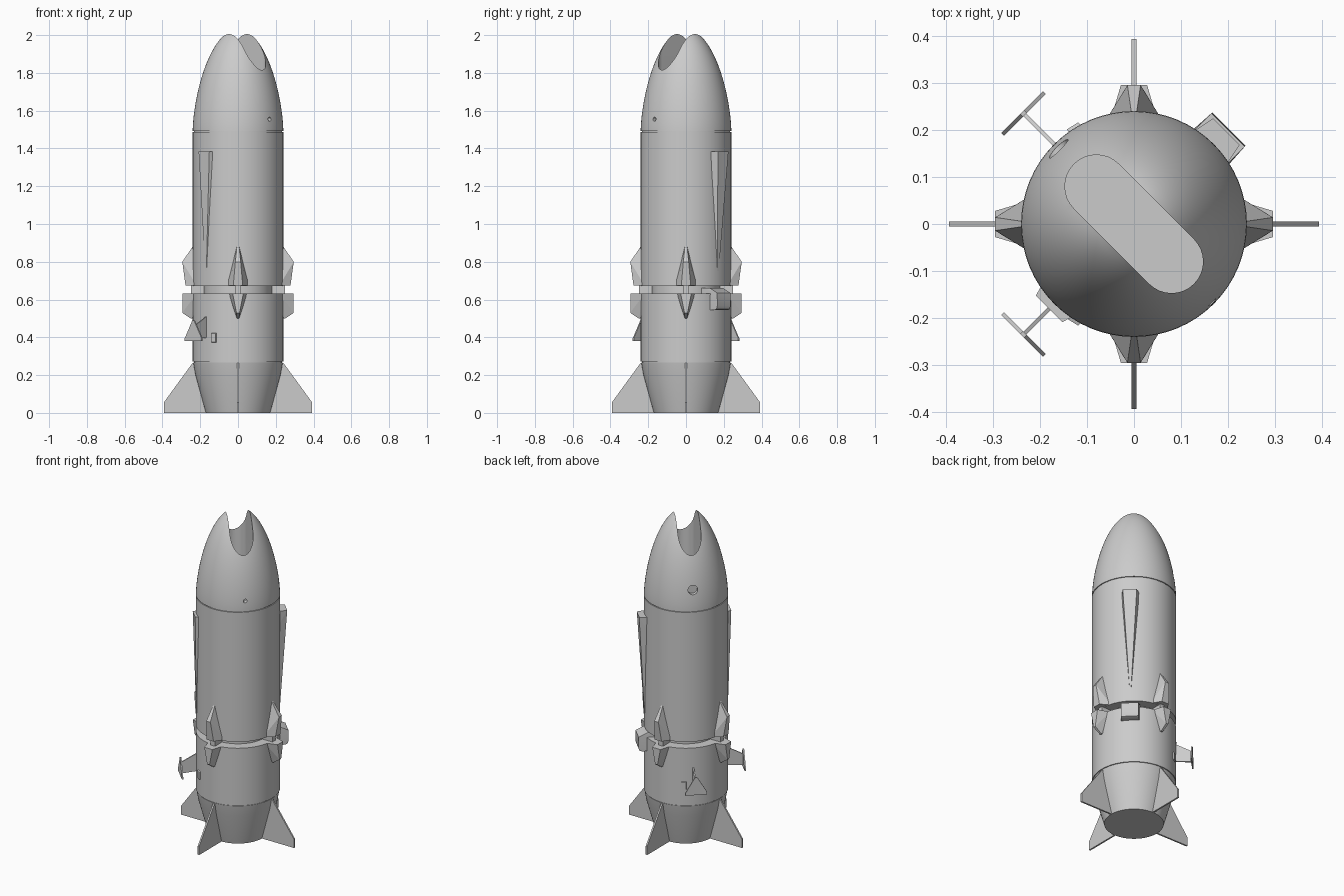
import bpy, bmesh, math
from mathutils import Matrix

old = bpy.data.objects.get("Cube")
if old:
    bpy.data.objects.remove(old)

grey = bpy.data.materials.new("plain grey")
grey.diffuse_color = (0.6, 0.6, 0.6, 1)
grey.use_nodes = True
grey.node_tree.nodes["Principled BSDF"].inputs["Base Color"].default_value = (0.6, 0.6, 0.6, 1)


def make(name, bm, degrees=0):
    bmesh.ops.rotate(bm, verts=bm.verts, matrix=Matrix.Rotation(math.radians(degrees), 3, 'Z'))
    bmesh.ops.recalc_face_normals(bm, faces=bm.faces)
    mesh = bpy.data.meshes.new(name)
    bm.to_mesh(mesh)
    bm.free()
    mesh.materials.append(grey)
    ob = bpy.data.objects.new(name, mesh)
    bpy.context.collection.objects.link(ob)
    return ob


def hull(name, points, degrees=0):
    """Convex solid from (outward, sideways, up) points, turned about z."""
    bm = bmesh.new()
    for p in points:
        bm.verts.new(p)
    res = bmesh.ops.convex_hull(bm, input=bm.verts)
    bmesh.ops.delete(bm, geom=res["geom_interior"], context='VERTS')
    bmesh.ops.dissolve_limit(bm, angle_limit=0.01, verts=bm.verts, edges=bm.edges)
    return make(name, bm, degrees)


def paired(points):
    """Mirror points sideways."""
    return [(r, s * t, z) for r, t, z in points for s in (-1, 1)]


def smooth(ob, degrees=30):
    bpy.ops.object.select_all(action='DESELECT')
    ob.select_set(True)
    bpy.context.view_layer.objects.active = ob
    bpy.ops.object.shade_smooth_by_angle(angle=math.radians(degrees))


def lathe(name, profile, sides=64):
    """Closed turned solid from (radius, height) points."""
    bm = bmesh.new()
    rings = []
    for r, z in profile:
        rings.append([bm.verts.new((r * math.cos(i * math.tau / sides),
                                    r * math.sin(i * math.tau / sides), z)) for i in range(sides)])
    for a, b in zip(rings, rings[1:]):
        for i in range(sides):
            j = (i + 1) % sides
            bm.faces.new((a[i], a[j], b[j], b[i]))
    bm.faces.new(rings[0])
    bm.faces.new(rings[-1])
    return make(name, bm)


def cut(ob, cutter):
    mod = ob.modifiers.new("cut", 'BOOLEAN')
    mod.operation = 'DIFFERENCE'
    mod.solver = 'EXACT'
    mod.object = cutter
    bpy.context.view_layer.objects.active = ob
    bpy.ops.object.modifier_apply(modifier=mod.name)
    bpy.data.objects.remove(cutter)


def circle(radius, count=32):
    return [(radius * math.cos(i * math.tau / count), radius * math.sin(i * math.tau / count))
            for i in range(count)]


R = 0.24

# Turned hull sections
smooth(lathe("tail_cone", [(0.17, 0), (0.225, 0.2), (R - 0.003, 0.268)]))
smooth(lathe("lower_body", [(R, 0.272), (R, 0.632)]))
smooth(lathe("neck", [(0.18, 0.6), (0.18, 0.7)]))
smooth(lathe("seam_core", [(0.234, 0.26), (0.234, 0.28)]))
smooth(lathe("main_body", [(R, 0.672), (R, 1.487)]))
smooth(lathe("nose_seam", [(0.234, 1.48), (0.234, 1.5)]))

# Nose: ogive with a slot open at the top and small round ports
steps = 28
ogive = []
for i in range(steps):
    r = R * math.cos(i / steps * math.pi / 2)
    ogive.append((r, 1.492 + 0.54 * (1 - (r / R) ** 2) ** 0.62))
nose = lathe("nose", ogive)
slot = [(s * 0.113 + x, y, z) for s in (-1, 1) for x, y in circle(0.067) for z in (1.52, 2.1)]
cut(nose, hull("slot_cutter", slot, -45))
for angle, radius, z in ((-45, 0.011, 1.555), (135, 0.028, 1.62)):
    port = [(r, y, z + h) for y, h in circle(radius, 24) for r in (0.21, 0.3)]
    cut(nose, hull("port_cutter", port, angle))
smooth(nose)

# Parts repeated on the four axes
for k, side in enumerate(("left", "back", "right", "front")):
    a = 90 * k
    hull("tail_fin_" + side, paired([(0.15, 0.005, 0), (0.393, 0.005, 0), (0.393, 0.005, 0.055),
                                     (0.24, 0.005, 0.265), (0.2, 0.005, 0.265)]), a)
    hull("upper_bracket_" + side, paired([(0.22, 0.003, 0.91), (0.295, 0.014, 0.8),
                                          (0.278, 0.025, 0.675), (0.22, 0.06, 0.675)]), a)
    hull("lower_bracket_" + side, paired([(0.22, 0.05, 0.632), (0.295, 0.028, 0.632),
                                          (0.295, 0.008, 0.53), (0.25, 0.006, 0.5),
                                          (0.22, 0.006, 0.5)]), a)
    hull("latch_" + side, paired([(0.17, 0.015, 0.6), (0.25, 0.015, 0.6),
                                  (0.25, 0.015, 0.7), (0.17, 0.015, 0.7)]), a)

# Small T-shaped steering vanes and the hatch beside each
for side, a, s in (("front", 225, 1), ("back", 135, -1)):
    hull("vane_strut_" + side, paired([(0.22, 0.004, 0.52), (0.33, 0.004, 0.46),
                                       (0.33, 0.004, 0.39), (0.22, 0.004, 0.4)]), a)
    hull("vane_plate_" + side, paired([(0.328, 0.063, 0.38), (0.336, 0.063, 0.38),
                                       (0.328, 0.063, 0.395), (0.336, 0.063, 0.395),
                                       (0.328, 0.006, 0.49), (0.336, 0.006, 0.49)]), a)
    hull("hatch_" + side, paired([(0.22, 0.016, 0.37), (0.246, 0.014, 0.375),
                                  (0.246, 0.014, 0.42), (0.22, 0.016, 0.43)]), a + 13 * s)

# Long tapering fairings on opposite sides, one standing further out
for side, a, out in (("back_left", 45, 0.278), ("front_right", 225, 0.255)):
    hull("fairing_" + side, paired([(0.2, 0.055, 1.385), (out, 0.04, 1.385),
                                    (0.25, 0.03, 1.25), (0.2, 0.05, 1.25),
                                    (0.241, 0.004, 0.75), (0.2, 0.004, 0.75)]), a)

# Rounded box bridging the gap
box = hull("gap_box", paired([(0.17, 0.055, 0.635), (0.283, 0.05, 0.635), (0.285, 0.05, 0.57),
                              (0.278, 0.05, 0.55), (0.265, 0.05, 0.545), (0.2, 0.055, 0.545),
                              (0.17, 0.055, 0.66), (0.23, 0.05, 0.66)]), 45)
smooth(box)
